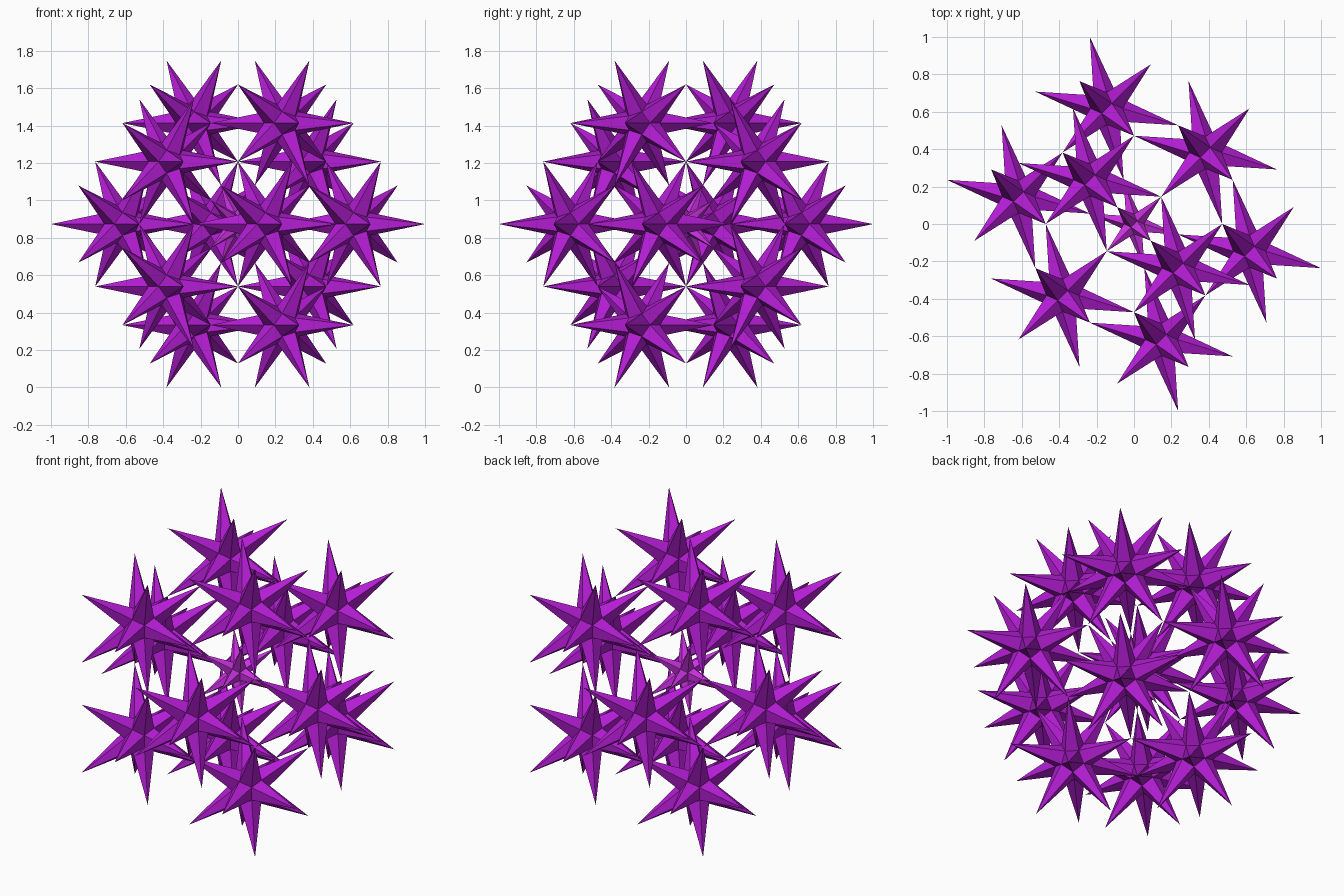
import bpy, bmesh
from math import sqrt, pi
from itertools import combinations
from mathutils import Vector, Matrix

if "Cube" in bpy.data.objects:
    bpy.data.objects.remove(bpy.data.objects["Cube"])

PHI = (1 + sqrt(5)) / 2
SIZE = 1.027                  # outer radius of the whole cluster
SMALL = 1 / (1 + PHI)         # star size at which neighbouring tips touch
CORE = 0.27                   # radius of the star body relative to its tips

# Twelve spike directions, turned an eighth of a turn about z
turn = Matrix.Rotation(pi / 4, 3, 'Z')
dirs = []
for s in (1, -1):
    for t in (PHI, -PHI):
        for p in ((0, s, t), (s, t, 0), (t, 0, s)):
            dirs.append((turn @ Vector(p)).normalized())


def fix_axes(d):
    # put the upper pair of directions on the back-left / front-right diagonal
    return d


top = max(dirs, key=lambda d: d.z)
if top.x * top.y > 0:
    quarter = Matrix.Rotation(pi / 2, 3, 'Z')
    dirs = [quarter @ d for d in dirs]


def near(a, b):
    return 0.3 < a.dot(b) < 0.6


# Star: slender five-sided spikes on a small twelve-sided body
def star_mesh(name, radius, color):
    bm = bmesh.new()
    tips = [bm.verts.new(d * radius) for d in dirs]
    corners = {}

    def corner(*ids):
        key = tuple(sorted(ids))
        if key not in corners:
            mid = sum((dirs[i] for i in key), Vector()).normalized()
            corners[key] = bm.verts.new(mid * radius * CORE)
        return corners[key]

    for i, j in combinations(range(12), 2):
        if near(dirs[i], dirs[j]):
            c, d = [k for k in range(12)
                    if near(dirs[k], dirs[i]) and near(dirs[k], dirs[j])]
            f, g = corner(i, j, c), corner(i, j, d)
            for tip in (i, j):
                face = bm.faces.new((tips[tip], f, g))
                face.normal_update()
                if face.normal.dot(face.calc_center_median()) < 0:
                    face.normal_flip()
    me = bpy.data.meshes.new(name)
    bm.to_mesh(me)
    bm.free()
    mat = bpy.data.materials.new(name + "_purple")
    mat.diffuse_color = color
    mat.use_nodes = True
    mat.node_tree.nodes["Principled BSDF"].inputs["Base Color"].default_value = mat.diffuse_color
    me.materials.append(mat)
    return me


def place(name, mesh, loc):
    ob = bpy.data.objects.new(name, mesh)
    ob.location = loc
    bpy.context.collection.objects.link(ob)


middle = Vector((0, 0, SIZE * max(d.z for d in dirs)))

# Twelve outer stars with touching tips
outer = star_mesh("outer_star", SIZE * SMALL, (0.45, 0.012, 0.65, 1))
for n, d in enumerate(dirs):
    place(f"outer_star_{n + 1}", outer, middle + d * SIZE * (1 - SMALL))

# Smaller star in the middle, touching the inward tips
inner = star_mesh("centre_star", SIZE * (1 - 2 * SMALL), (0.6, 0.03, 0.75, 1))
place("centre_star", inner, middle)
